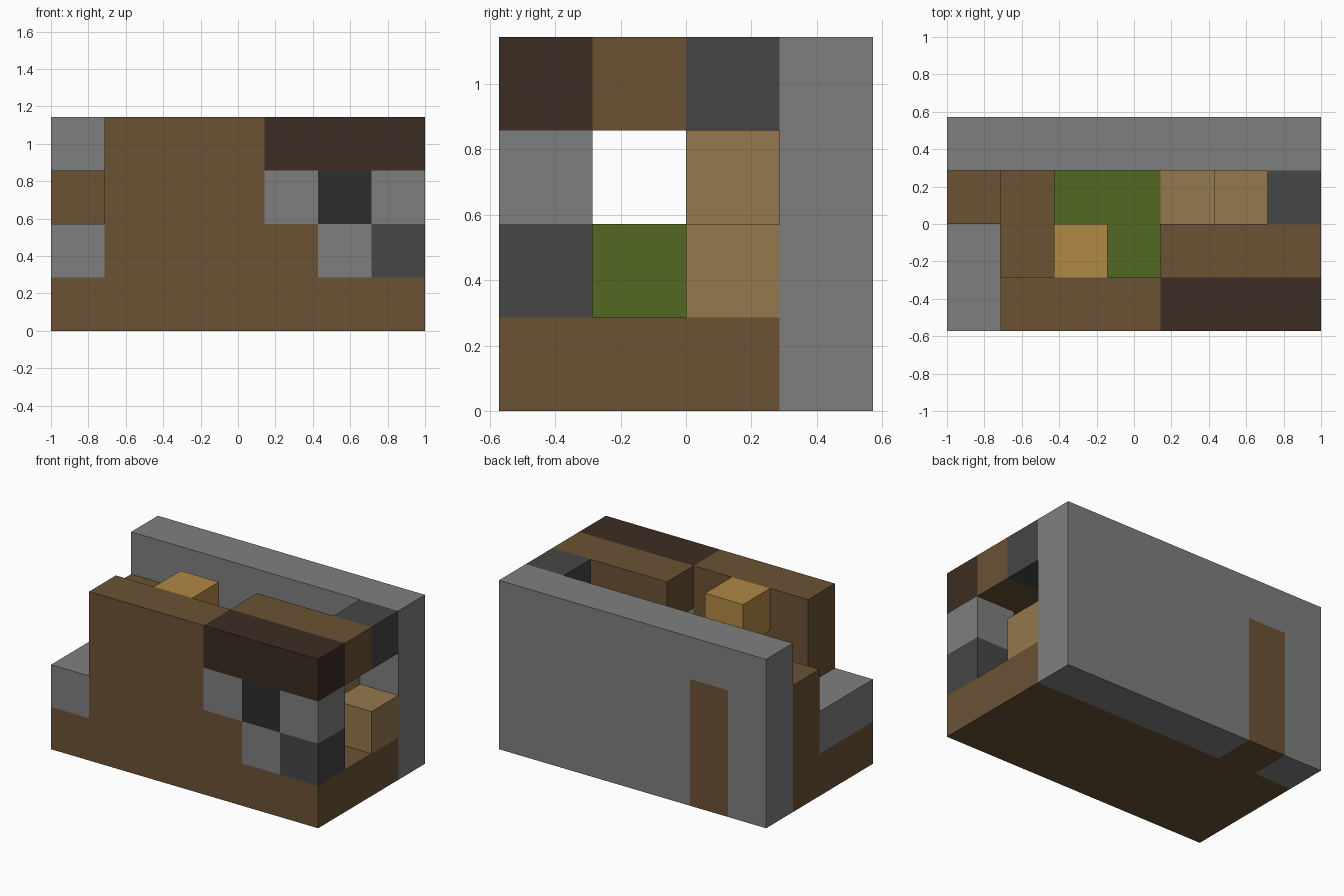
import bpy
import bmesh
from mathutils import Vector

old = bpy.data.objects.get("Cube")
if old:
    bpy.data.objects.remove(old, do_unlink=True)

# The house is laid out on a grid of cubes: 7 wide, 4 deep, 4 high
CELL = 2 / 7
ORIGIN = Vector((-1, -2 * CELL, 0))


def material(name, *rgb):
    def linear(v):
        v /= 255
        return v / 12.92 if v <= 0.04045 else ((v + 0.055) / 1.055) ** 2.4
    colour = [linear(v) for v in rgb] + [1]
    mat = bpy.data.materials.new(name)
    mat.use_nodes = True
    mat.diffuse_color = colour
    bsdf = mat.node_tree.nodes["Principled BSDF"]
    bsdf.inputs["Base Color"].default_value = colour
    bsdf.inputs["Roughness"].default_value = 0.9
    return mat


stone = material("stone grey", 127, 127, 127)
slate = material("dark grey", 70, 70, 70)
charcoal = material("charcoal", 45, 45, 45)
wood = material("brown wood", 107, 82, 52)
bark = material("dark brown wood", 60, 44, 34)
tan = material("tan wood", 148, 120, 78)
green = material("green cloth", 82, 103, 35)
amber = material("amber", 177, 137, 69)


def block(name, mat, x, y, z):
    """Box filling the cell ranges x, y and z, each given as (start, end)."""
    lo = Vector((x[0], y[0], z[0]))
    hi = Vector((x[1], y[1], z[1]))
    bm = bmesh.new()
    bmesh.ops.create_cube(bm, size=1)
    for v in bm.verts:
        unit = v.co + Vector((0.5, 0.5, 0.5))
        v.co = ORIGIN + CELL * (lo + unit * (hi - lo))
    mesh = bpy.data.meshes.new(name)
    bm.to_mesh(mesh)
    bm.free()
    mesh.materials.append(mat)
    obj = bpy.data.objects.new(name, mesh)
    bpy.context.collection.objects.link(obj)
    return obj


FRONT, MIDDLE, REAR, BACK = (0, 1), (1, 2), (2, 3), (3, 4)

# Floor and back wall with its door
block("floor", wood, (0, 7), (0, 3), (0, 1))
block("back_wall_main", stone, (2, 7), BACK, (0, 4))
block("back_wall_end", stone, (0, 1), BACK, (0, 4))
block("back_door", wood, (1, 2), BACK, (0, 3))
block("back_door_lintel", stone, (1, 2), BACK, (3, 4))

# Front wall: timber, window and stonework
block("front_wall", wood, (1, 4), FRONT, (1, 4))
block("front_wall_low", wood, (4, 5), FRONT, (1, 2))
block("window_stone_inner", stone, (4, 5), FRONT, (2, 3))
block("window_pane", charcoal, (5, 6), FRONT, (2, 3))
block("window_stone_outer", stone, (6, 7), FRONT, (2, 3))
block("window_sill", stone, (5, 6), FRONT, (1, 2))
block("corner_stone", slate, (6, 7), FRONT, (1, 2))
block("front_beam", bark, (4, 7), FRONT, (3, 4))

# Roof pieces
block("roof", wood, (4, 7), MIDDLE, (3, 4))
block("roof_corner", slate, (6, 7), REAR, (3, 4))

# Open side: low stone wall and timber post
block("low_side_wall", stone, (0, 1), (0, 2), (1, 2))
block("side_post", wood, (0, 1), REAR, (1, 3))

# Furniture and hanging lamp
block("green_seat", green, (2, 4), (1, 3), (1, 2))
block("tan_bench", tan, (4, 7), REAR, (1, 2))
block("tan_shelf", tan, (5, 6), REAR, (2, 3))
block("hanging_lamp", amber, (2, 3), MIDDLE, (3, 4))
